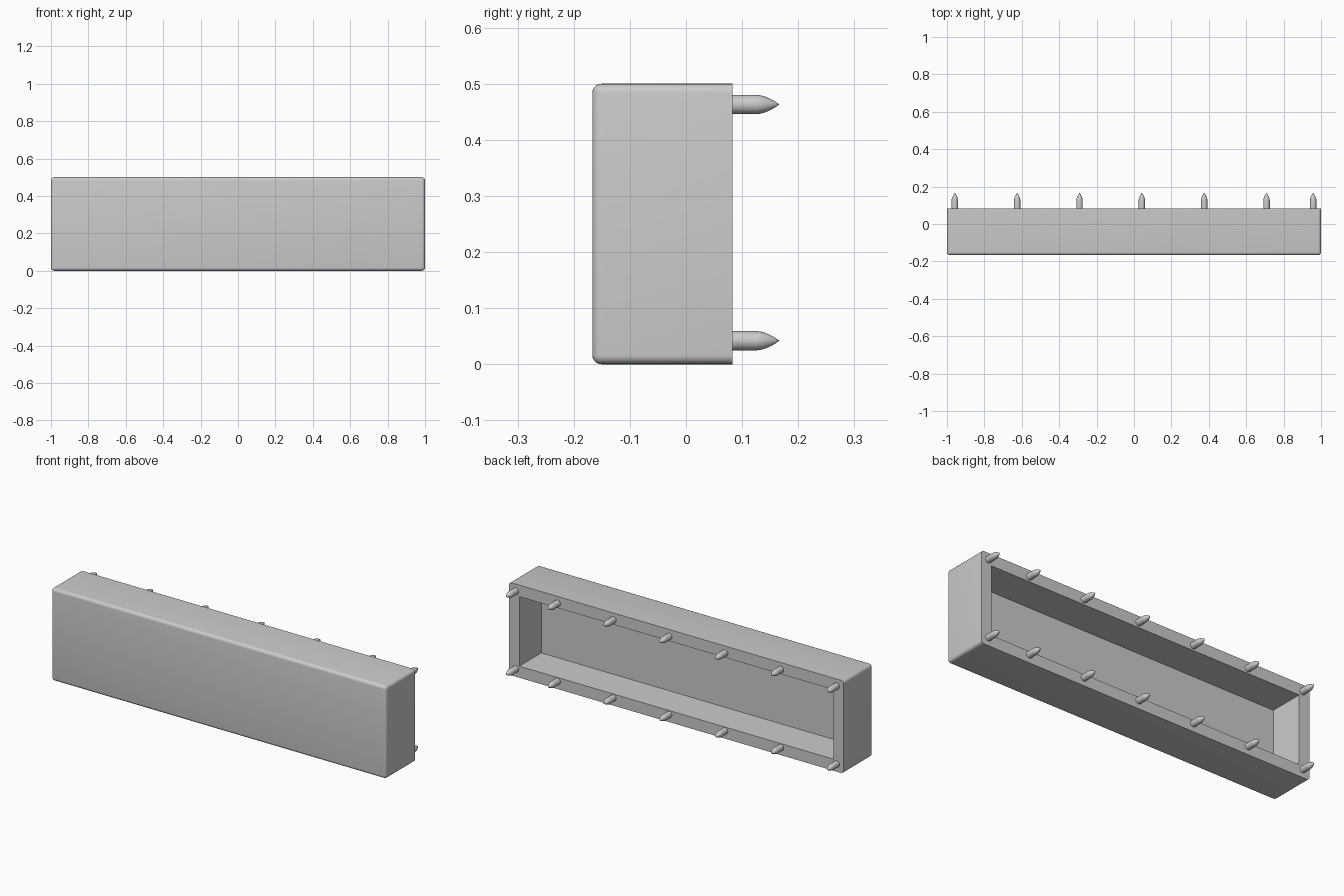
import bpy, bmesh, math
from mathutils import Vector

if "Cube" in bpy.data.objects:
    bpy.data.objects.remove(bpy.data.objects["Cube"], do_unlink=True)

grey = bpy.data.materials.new("plain_grey")
grey.use_nodes = True
COLOR = (0.6, 0.6, 0.6, 1)
grey.diffuse_color = COLOR
grey.node_tree.nodes["Principled BSDF"].inputs["Base Color"].default_value = COLOR

FRONT, BACK, HEIGHT = -0.167, 0.083, 0.5
WALL, ROUND = 0.0625, 0.0167


def finish(bm, name):
    """Turn a bmesh into a smooth shaded object with sharp edges kept."""
    bmesh.ops.recalc_face_normals(bm, faces=bm.faces)
    mesh = bpy.data.meshes.new(name)
    bm.to_mesh(mesh)
    bm.free()
    mesh.materials.append(grey)
    obj = bpy.data.objects.new(name, mesh)
    bpy.context.collection.objects.link(obj)
    bpy.ops.object.select_all(action='DESELECT')
    bpy.context.view_layer.objects.active = obj
    obj.select_set(True)
    bpy.ops.object.shade_smooth_by_angle(angle=math.radians(35))
    return obj


# Hollow shell: rounded box, open at the back
bm = bmesh.new()
bmesh.ops.create_cube(bm, size=1)
for v in bm.verts:
    v.co = Vector((v.co.x * 2, BACK if v.co.y > 0 else FRONT, (v.co.z + 0.5) * HEIGHT))
rounded = [e for e in bm.edges if any(v.co.y < 0 for v in e.verts)]
bmesh.ops.bevel(bm, geom=rounded, offset=ROUND, segments=5, profile=0.5, affect='EDGES')
back = max(bm.faces, key=lambda f: f.calc_center_median().y)
bmesh.ops.delete(bm, geom=[back], context='FACES_ONLY')
rim = [e for e in bm.edges if e.is_boundary]

# Square cavity, joined to the rounded outline by the flat rim
hx, z0, z1 = 1 - WALL, WALL, HEIGHT - WALL
corners = [(-hx, z0), (hx, z0), (hx, z1), (-hx, z1)]
outer = [bm.verts.new((x, BACK, z)) for x, z in corners]
inner = [bm.verts.new((x, FRONT + WALL, z)) for x, z in corners]
for i in range(4):
    j = (i + 1) % 4
    bm.faces.new((outer[i], outer[j], inner[j], inner[i]))
    rim.append(bm.edges.get((outer[i], outer[j])))
bm.faces.new(inner)
bmesh.ops.triangle_fill(bm, edges=rim, use_beauty=True, normal=(0, 1, 0))
finish(bm, "hollow_shell")

# Pins: straight shank with a pointed, curved tip
RADIUS, SHANK, TIP = 0.0172, 0.042, 0.0415
SIDES, STEPS = 24, 6
profile = [(RADIUS, 0.0)]
for k in range(STEPS):
    t = k / STEPS
    profile.append((RADIUS * (1 - t ** 1.8), SHANK + TIP * t))


def add_pin(name, x, z):
    bm = bmesh.new()
    rings = []
    for r, d in profile:
        rings.append([bm.verts.new((x + r * math.cos(a), BACK + d, z + r * math.sin(a)))
                      for a in (math.tau * i / SIDES for i in range(SIDES))])
    point = bm.verts.new((x, BACK + SHANK + TIP, z))
    for i in range(SIDES):
        j = (i + 1) % SIDES
        for a, b in zip(rings, rings[1:]):
            bm.faces.new((a[i], a[j], b[j], b[i]))
        bm.faces.new((rings[-1][i], rings[-1][j], point))
    bm.faces.new(rings[0])
    finish(bm, name)


# Two rows of pins on the rim; the last gap is shorter
xs = [-0.958 + i / 3 for i in range(6)] + [0.958]
for row, z in (("lower", 0.042), ("upper", 0.463)):
    for n, x in enumerate(xs, 1):
        add_pin(f"{row}_pin_{n}", x, z)
